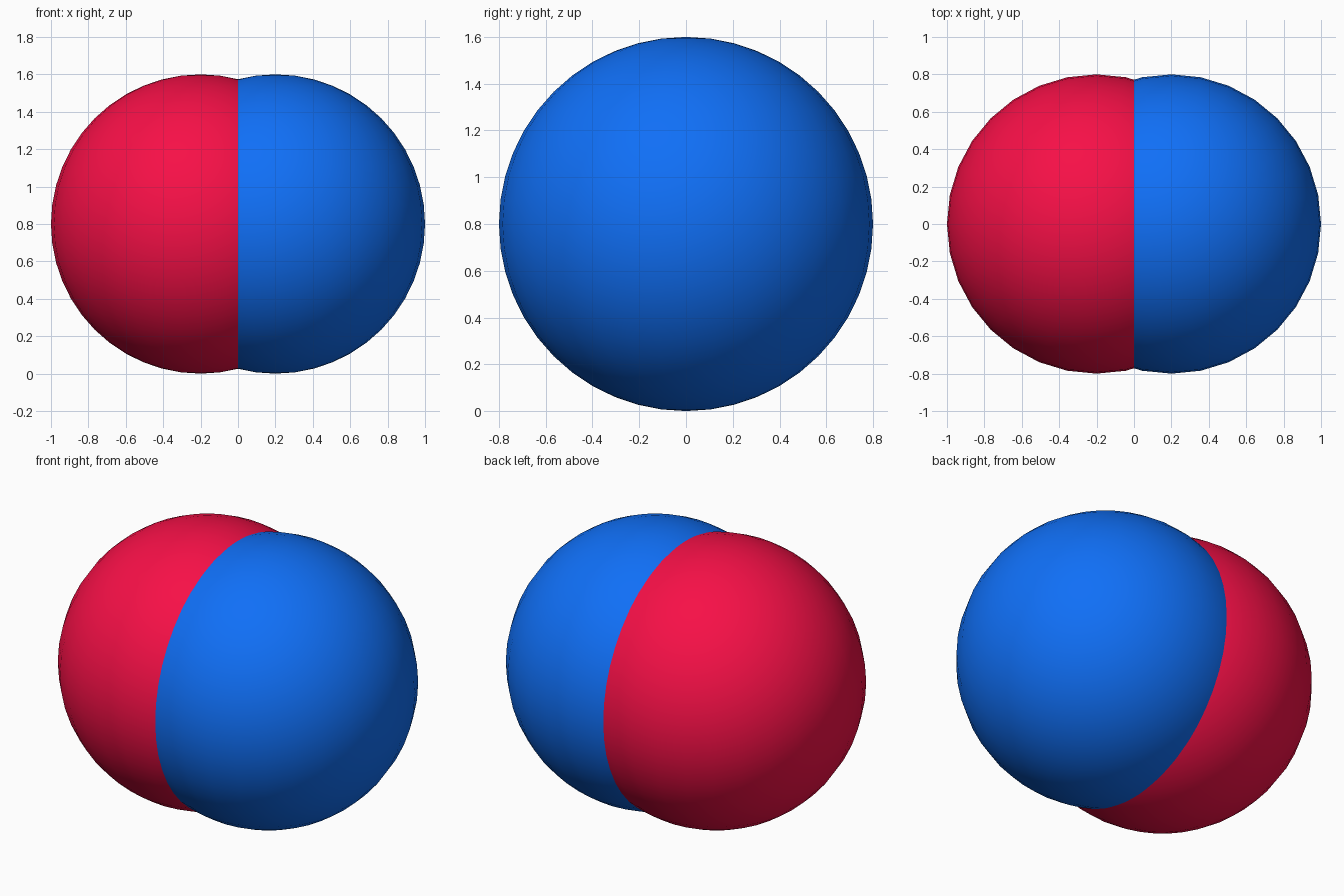
import bpy

if "Cube" in bpy.data.objects:
    bpy.data.objects.remove(bpy.data.objects["Cube"])

RADIUS = 0.8


def ball(name, x, color):
    """Smooth sphere resting on the ground, with its own colour."""
    bpy.ops.mesh.primitive_uv_sphere_add(segments=32, ring_count=24, radius=RADIUS,
                                         location=(x, 0, RADIUS))
    obj = bpy.context.object
    obj.name = name
    bpy.ops.object.shade_smooth()
    mat = bpy.data.materials.new(name + "_color")
    mat.diffuse_color = (*color, 1)
    mat.use_nodes = True
    mat.node_tree.nodes["Principled BSDF"].inputs["Base Color"].default_value = mat.diffuse_color
    obj.data.materials.append(mat)
    return obj


# Two overlapping balls, meeting at x = 0
ball("left_red_sphere", -0.2, (0.93, 0.005, 0.063))
ball("right_blue_sphere", 0.2, (0.005, 0.16, 0.93))
